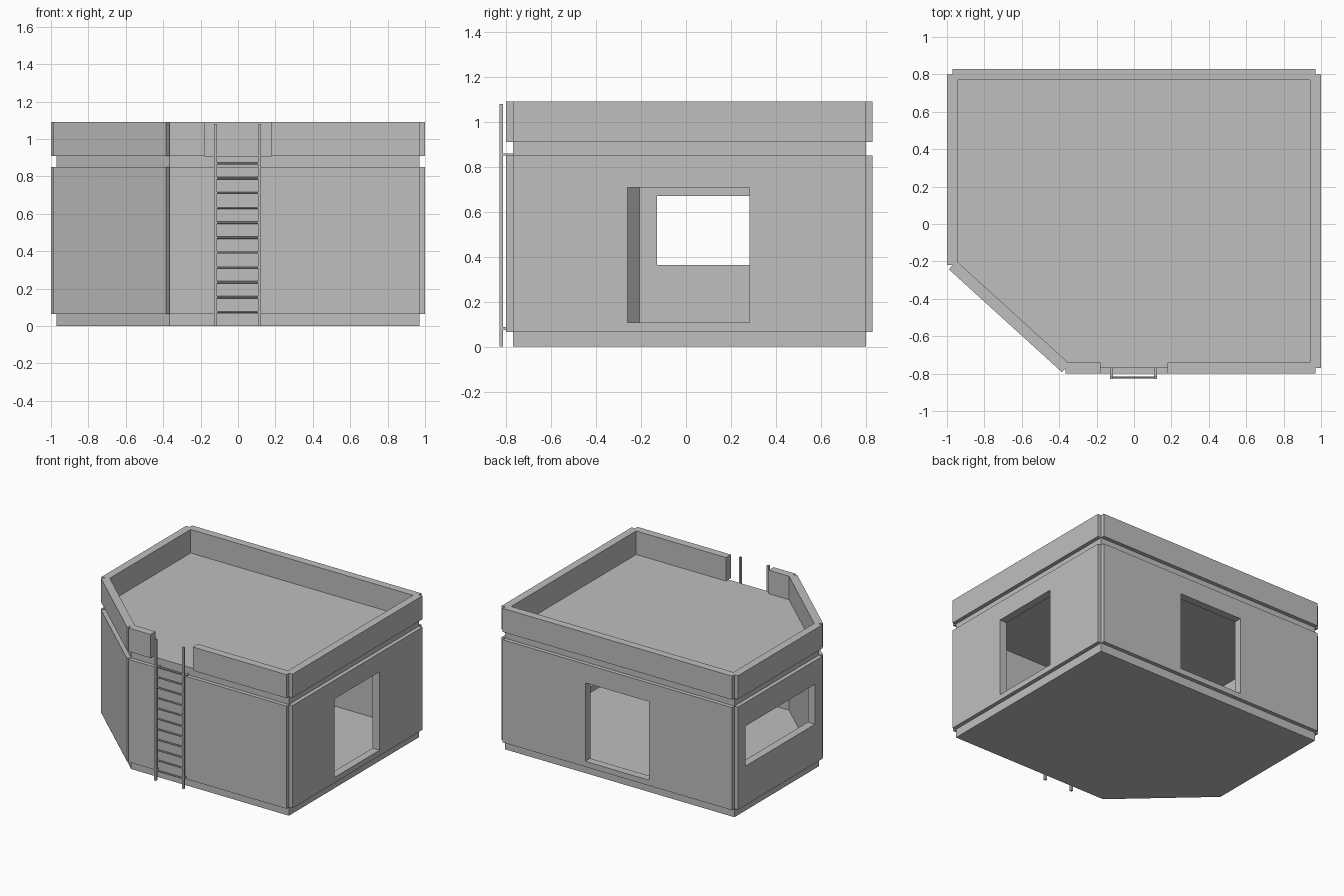
import bpy
import bmesh
import math
from mathutils import Vector

if "Cube" in bpy.data.objects:
    bpy.data.objects.remove(bpy.data.objects["Cube"], do_unlink=True)

concrete = bpy.data.materials.new("concrete_grey")
concrete.use_nodes = True
GREY = (0.52, 0.52, 0.52, 1)
concrete.diffuse_color = GREY
concrete.node_tree.nodes["Principled BSDF"].inputs["Base Color"].default_value = GREY

# Levels and the shared footprint (counter-clockwise, one cut corner)
STEP = 0.03
FLOOR, WALL_TOP, ROOF, TOP = 0.065, 0.85, 0.91, 1.09
PLAN = [Vector(p) for p in
        [(-0.365, -0.77), (0.97, -0.77), (0.97, 0.80), (-0.97, 0.80), (-0.97, -0.22)]]


def edges():
    """Yield each plan edge with its outward normal."""
    for i, a in enumerate(PLAN):
        b = PLAN[(i + 1) % len(PLAN)]
        d = (b - a).normalized()
        yield a, b, Vector((d.y, -d.x))


def notched_outline():
    """Every wall steps outward, leaving a groove at each corner."""
    pts = []
    for a, b, n in edges():
        pts += [a + n * STEP, b + n * STEP, b]
    return pts


def inner_outline():
    """Plan inset evenly by the step."""
    normals = [n for _, _, n in edges()]
    pts = []
    for i, p in enumerate(PLAN):
        m, n = normals[i - 1], normals[i]
        pts.append(p - (m + n) * STEP / (1 + m.dot(n)))
    return pts


def finish(name, bm):
    bmesh.ops.recalc_face_normals(bm, faces=bm.faces[:])
    mesh = bpy.data.meshes.new(name)
    bm.to_mesh(mesh)
    bm.free()
    mesh.materials.append(concrete)
    obj = bpy.data.objects.new(name, mesh)
    bpy.context.scene.collection.objects.link(obj)
    return obj


def prism(name, pts, z0, z1):
    bm = bmesh.new()
    face = bm.faces.new([bm.verts.new((p[0], p[1], z0)) for p in pts])
    ext = bmesh.ops.extrude_face_region(bm, geom=[face])
    verts = [g for g in ext["geom"] if isinstance(g, bmesh.types.BMVert)]
    bmesh.ops.translate(bm, verts=verts, vec=(0, 0, z1 - z0))
    return finish(name, bm)


def box(name, x, y, z):
    return prism(name, [(x[0], y[0]), (x[1], y[0]), (x[1], y[1]), (x[0], y[1])], *z)


def carve(obj, cutters):
    """Subtract the cutters, then discard them."""
    for c in cutters:
        c.hide_render = True
        mod = obj.modifiers.new("cut", 'BOOLEAN')
        mod.operation, mod.solver, mod.object = 'DIFFERENCE', 'EXACT', c
    bpy.context.view_layer.update()
    graph = bpy.context.evaluated_depsgraph_get()
    mesh = bpy.data.meshes.new_from_object(obj.evaluated_get(graph))
    obj.modifiers.clear()
    obj.data = mesh
    for c in cutters:
        bpy.data.objects.remove(c, do_unlink=True)


# Recessed slabs
prism("floor_slab", PLAN, 0, FLOOR)
prism("roof_slab", PLAN, WALL_TOP, ROOF)

# Room walls with two doorways and a wide window
door_z = (0.107, 0.707)
walls = prism("walls", notched_outline(), FLOOR, WALL_TOP)
carve(walls, [
    prism("room_cutter", inner_outline(), -0.1, 1.2),
    box("side_door_cutter", (0.8, 1.1), (-0.26, 0.282), door_z),
    box("back_door_cutter", (-0.27, 0.27), (0.7, 0.95), door_z),
    box("window_cutter", (-1.1, -0.8), (-0.13, 0.71), (0.364, 0.67)),
])

# Parapet with a gap for the ladder
parapet = prism("parapet", notched_outline(), ROOF, TOP)
carve(parapet, [
    prism("terrace_cutter", inner_outline(), 0.7, 1.3),
    box("gap_cutter", (-0.18, 0.18), (-0.95, -0.6), (0.7, 1.3)),
])

# Ladder rails and wall brackets
LADDER_X, LADDER_Y = -0.003, -0.821
for side, name in ((1, "left"), (-1, "right")):
    x = LADDER_X + side * 0.118
    span = (x - 0.008, x + 0.008)
    box(f"ladder_rail_{name}", span, (-0.83, -0.814), (0, 1.08))
    box(f"lower_bracket_{name}", span, (-0.816, -0.795), (0.075, 0.087))
    box(f"upper_bracket_{name}", span, (-0.816, -0.77), (WALL_TOP, 0.86))

# Ladder rungs
for i in range(11):
    bpy.ops.mesh.primitive_cylinder_add(
        vertices=8, radius=0.006, depth=0.23,
        location=(LADDER_X, LADDER_Y, 0.075 + i * 0.0795),
        rotation=(0, math.pi / 2, 0))
    rung = bpy.context.object
    rung.name = f"ladder_rung_{i + 1}"
    rung.data.materials.append(concrete)
